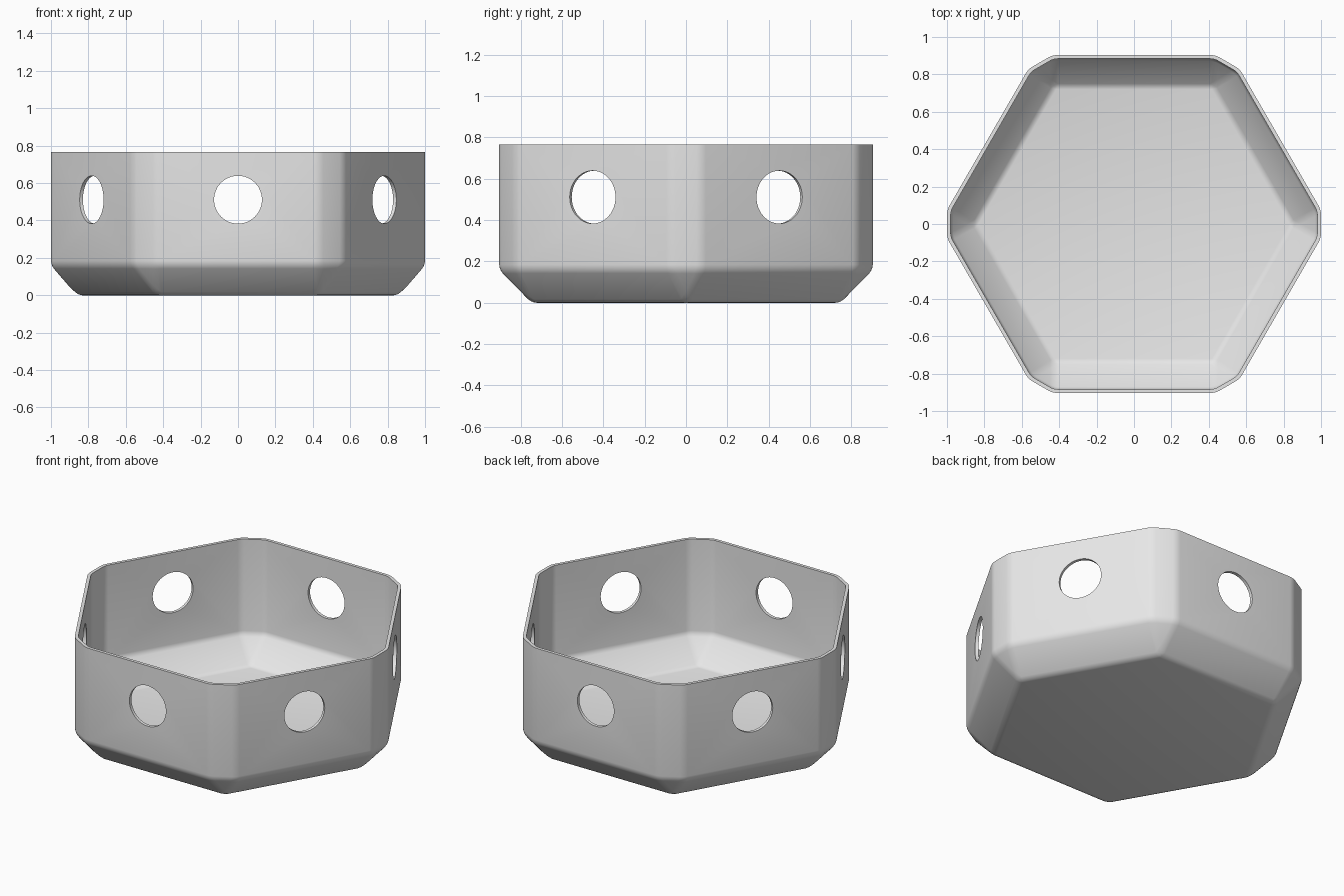
import bpy, bmesh, math
from mathutils import Matrix, Vector

cube = bpy.data.objects.get("Cube")
if cube:
    bpy.data.objects.remove(cube, do_unlink=True)

HEIGHT, CHAMFER_TOP = 0.765, 0.16
CORNER_X, CORNER_HALF = 1.0, 0.075
FLOOR_RADIUS = 0.862
WALL_DISTANCE = 0.9035
HOLE_RADIUS, HOLE_Z = 0.128, 0.511
SIXTH = math.pi / 3


def make_object(name, bm):
    mesh = bpy.data.meshes.new(name)
    bm.to_mesh(mesh)
    bm.free()
    obj = bpy.data.objects.new(name, mesh)
    bpy.context.collection.objects.link(obj)
    return obj


def turn(i):
    return Matrix.Rotation(i * SIXTH, 4, 'Z')


# Tray skin: hexagonal floor, sloping sides, walls with cut corners
bm = bmesh.new()
floor = [bm.verts.new(turn(i) @ Vector((FLOOR_RADIUS, 0, 0))) for i in range(6)]
low, high = [
    [bm.verts.new(turn(i) @ Vector((CORNER_X, side * CORNER_HALF, z)))
     for i in range(6) for side in (-1, 1)]
    for z in (CHAMFER_TOP, HEIGHT)]
bm.faces.new(floor)
for i in range(6):
    a, b, c = 2 * i, 2 * i + 1, (2 * i + 2) % 12
    j = (i + 1) % 6
    bm.faces.new((floor[i], low[b], low[a]))
    bm.faces.new((floor[i], floor[j], low[c], low[b]))
    bm.faces.new((low[a], low[b], high[b], high[a]))
    bm.faces.new((low[b], low[c], high[c], high[b]))
bmesh.ops.recalc_face_normals(bm, faces=bm.faces)
if min(bm.faces, key=lambda f: f.calc_center_median().z).normal.z > 0:
    bmesh.ops.reverse_faces(bm, faces=bm.faces)

# Soft edges everywhere except the open rim
bmesh.ops.bevel(bm, geom=[e for e in bm.edges if not e.is_boundary],
                offset=0.024, offset_type='OFFSET', segments=3, profile=0.5,
                affect='EDGES', clamp_overlap=True)
tray = make_object("hexagonal_tray", bm)

# Six short cylinders that punch a round hole in each wall
bm = bmesh.new()
for i in range(6):
    place = (Matrix.Rotation((i + 0.5) * SIXTH, 4, 'Z')
             @ Matrix.Translation((WALL_DISTANCE, 0, HOLE_Z))
             @ Matrix.Rotation(math.pi / 2, 4, 'Y'))
    bmesh.ops.create_cone(bm, cap_ends=True, segments=48, radius1=HOLE_RADIUS,
                          radius2=HOLE_RADIUS, depth=0.2, matrix=place)
cutter = make_object("hole_cutter", bm)
cutter.hide_render = True
cutter.hide_set(True)

# Wall thickness and holes
solid = tray.modifiers.new("thickness", 'SOLIDIFY')
solid.thickness = 0.02
solid.offset = -1
solid.use_even_offset = True
holes = tray.modifiers.new("holes", 'BOOLEAN')
holes.operation = 'DIFFERENCE'
holes.solver = 'EXACT'
holes.object = cutter

bpy.ops.object.select_all(action='DESELECT')
tray.select_set(True)
bpy.context.view_layer.objects.active = tray
for modifier in list(tray.modifiers):
    bpy.ops.object.modifier_apply(modifier=modifier.name)
bpy.data.objects.remove(cutter, do_unlink=True)

# Single grey material
grey = bpy.data.materials.new("light_grey")
grey.use_nodes = True
colour = (0.8, 0.8, 0.8, 1)
grey.diffuse_color = colour
grey.node_tree.nodes["Principled BSDF"].inputs["Base Color"].default_value = colour
tray.data.materials.clear()
tray.data.materials.append(grey)
bpy.ops.object.shade_smooth_by_angle(angle=math.radians(40))
